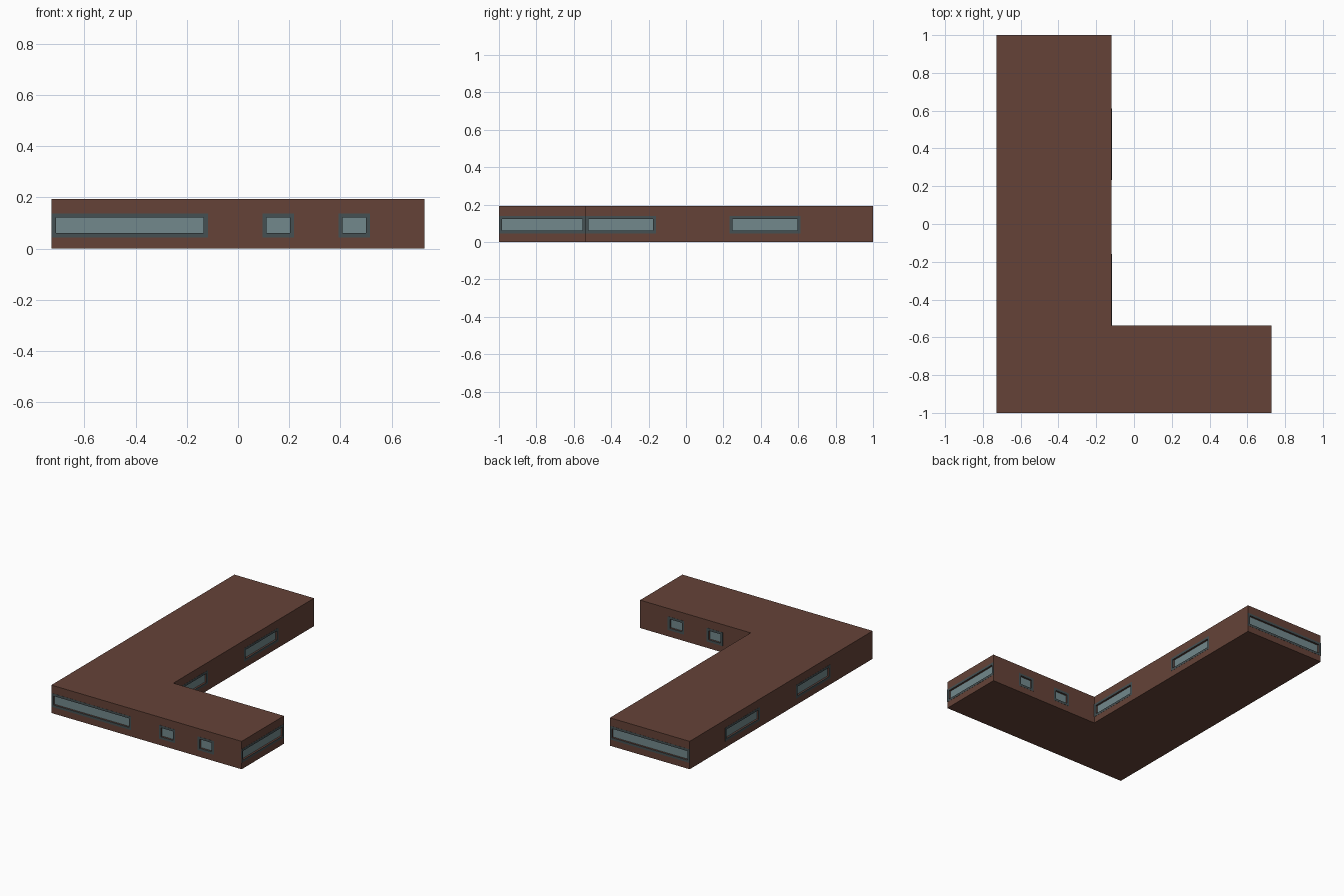
import bpy, bmesh
from mathutils import Vector

if "Cube" in bpy.data.objects:
    bpy.data.objects.remove(bpy.data.objects["Cube"])

H = 0.193                      # building height
X0, X1, XI = -0.728, 0.728, -0.118
Y0, Y1, YI = -1.0, 1.0, -0.538
ZB, ZT = 0.06, 0.122           # window opening
FRAME, DEPTH = 0.016, 0.012


def material(name, rgb):
    m = bpy.data.materials.new(name)
    m.diffuse_color = (*rgb, 1)
    m.use_nodes = True
    m.node_tree.nodes["Principled BSDF"].inputs["Base Color"].default_value = m.diffuse_color
    return m


BRICK = material("brown_wall", (0.13, 0.055, 0.039))
TRIM = material("dark_frame", (0.06, 0.08, 0.085))
GLASS = material("blue_grey_glass", (0.17, 0.25, 0.265))


def finish(name, bm, mat):
    bmesh.ops.recalc_face_normals(bm, faces=bm.faces)
    me = bpy.data.meshes.new(name)
    bm.to_mesh(me)
    bm.free()
    ob = bpy.data.objects.new(name, me)
    bpy.context.collection.objects.link(ob)
    if mat:
        me.materials.append(mat)
    return ob


def add_box(bm, lo, hi):
    v = bmesh.ops.create_cube(bm, size=1)["verts"]
    lo, hi = Vector(lo), Vector(hi)
    for p in v:
        p.co = (lo + hi) / 2 + p.co * (hi - lo)


# L-shaped block
bm = bmesh.new()
plan = [(X0, Y0), (X1, Y0), (X1, YI), (XI, YI), (XI, Y1), (X0, Y1)]
base = bm.faces.new([bm.verts.new((x, y, 0)) for x, y in plan])
top = bmesh.ops.extrude_face_region(bm, geom=[base], use_keep_orig=True)["geom"]
bmesh.ops.translate(bm, vec=(0, 0, H),
                    verts=[g for g in top if isinstance(g, bmesh.types.BMVert)])
walls = finish("building_walls", bm, BRICK)

# Windows: wall axis, wall position, outward sign, spans along the wall
wing, small = (-0.712, -0.134), [(0.111, 0.203), (0.408, 0.5)]
side = [(-0.522, -0.176), (0.248, 0.596)]
rows = [
    ("y", Y0, -1, [wing] + small),
    ("y", YI, 1, small),
    ("y", Y1, 1, [wing]),
    ("x", X1, 1, [(-0.984, -0.554)]),
    ("x", XI, 1, side),
    ("x", X0, -1, side),
]
cut, frames, panes = bmesh.new(), bmesh.new(), bmesh.new()


def slab(bm, axis, pos, sign, a, b, za, zb, inner, outer):
    d0, d1 = sorted((pos + sign * inner, pos + sign * outer))
    if axis == "y":
        add_box(bm, (a, d0, za), (b, d1, zb))
    else:
        add_box(bm, (d0, a, za), (d1, b, zb))


for axis, pos, sign, spans in rows:
    for a, b in spans:
        w = (axis, pos, sign)
        slab(cut, *w, a, b, ZB, ZT, -DEPTH - 0.003, 0.02)
        slab(panes, *w, a, b, ZB, ZT, -DEPTH - 0.003, -DEPTH)
        # surround made of four flat strips
        f = FRAME
        for s in [(a - f, b + f, ZT, ZT + f), (a - f, b + f, ZB - f, ZB),
                  (a - f, a, ZB, ZT), (b, b + f, ZB, ZT)]:
            slab(frames, *w, *s, -0.004, 0.001)

cutter = finish("window_cutter", cut, None)
cutter.hide_render = True
cutter.hide_viewport = True
mod = walls.modifiers.new("window_openings", "BOOLEAN")
mod.operation = "DIFFERENCE"
mod.solver = "EXACT"
mod.object = cutter
finish("window_frames", frames, TRIM)
finish("window_glass", panes, GLASS)
